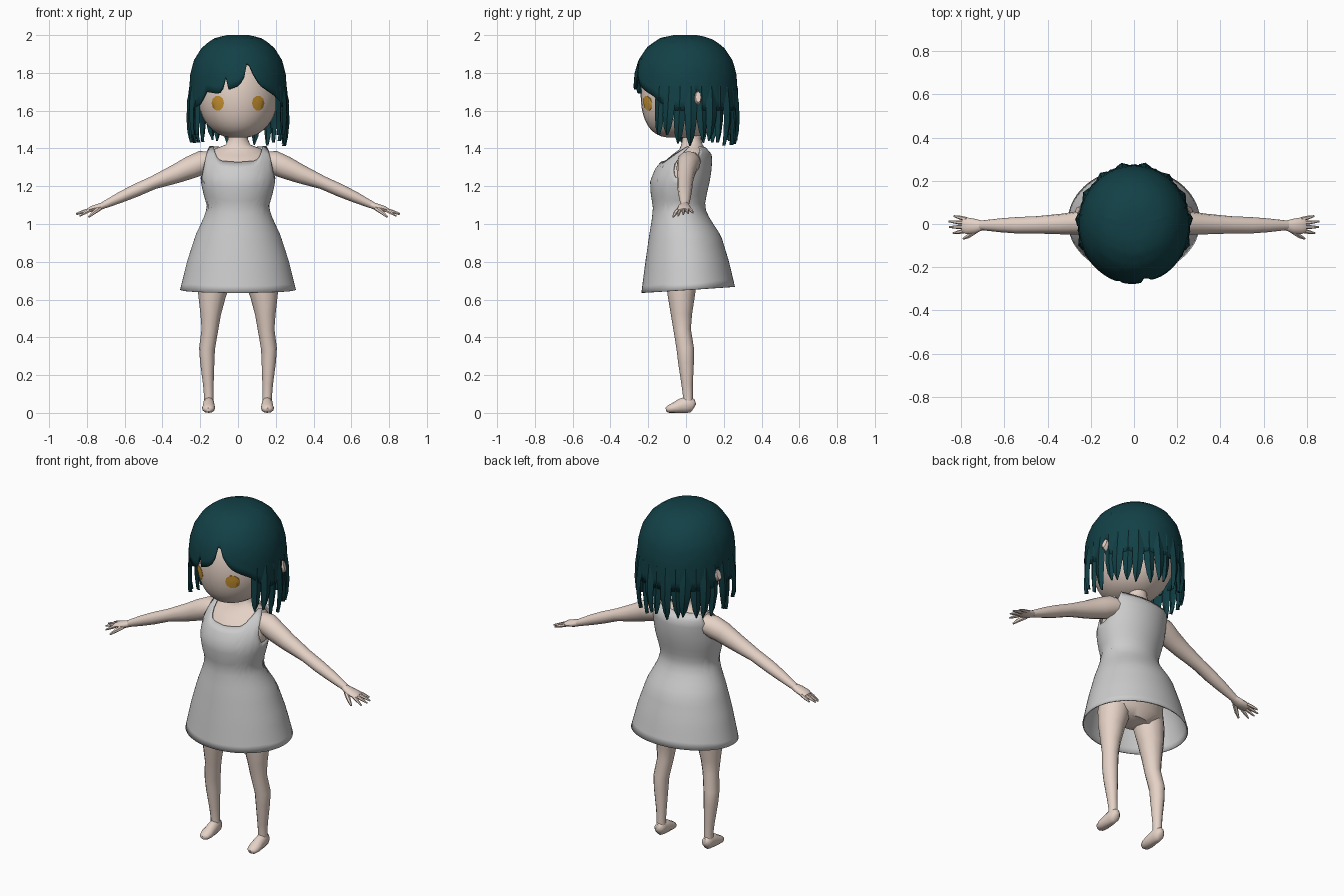
import bpy, bmesh, math, random
from mathutils import Vector
from mathutils.bvhtree import BVHTree

random.seed(4)


def material(name, rgb):
    m = bpy.data.materials.new(name)
    m.diffuse_color = (*rgb, 1)
    return m


SKIN = material("skin", (0.78, 0.64, 0.56))
HAIR = material("dark teal hair", (0.006, 0.052, 0.062))
CLOTH = material("light grey cloth", (0.60, 0.60, 0.60))
AMBER = material("amber eye", (0.60, 0.30, 0.03))


def lerp(table, x):
    """Interpolate rows (key, values...) sorted by key."""
    if x <= table[0][0]:
        return table[0][1:]
    for a, b in zip(table, table[1:]):
        if x <= b[0]:
            f = (x - a[0]) / (b[0] - a[0])
            return [p + (q - p) * f for p, q in zip(a[1:], b[1:])]
    return table[-1][1:]


def build(name, tubes, mat, caps=(True, True), mirror=False, solid=0, angle=50):
    """Skin one or more stacks of closed rings into one object."""
    bm = bmesh.new()
    for rings in tubes:
        vs = [[bm.verts.new((p[0], p[1], max(p[2], 0))) for p in r] for r in rings]
        n = len(vs[0])
        for a, b in zip(vs, vs[1:]):
            for i in range(n):
                j = (i + 1) % n
                bm.faces.new((a[i], a[j], b[j], b[i]))
        for flag, ring in zip(caps, (vs[0], vs[-1])):
            if flag:
                bm.faces.new(ring)
    bmesh.ops.recalc_face_normals(bm, faces=bm.faces)
    me = bpy.data.meshes.new(name)
    bm.to_mesh(me)
    bm.free()
    me.materials.append(mat)
    ob = bpy.data.objects.new(name, me)
    bpy.context.collection.objects.link(ob)
    bpy.ops.object.select_all(action='DESELECT')
    ob.select_set(True)
    bpy.context.view_layer.objects.active = ob
    bpy.ops.object.shade_smooth_by_angle(angle=math.radians(angle))
    if solid:
        m = ob.modifiers.new("thickness", 'SOLIDIFY')
        m.thickness, m.offset = solid, -1
    if mirror:
        ob.modifiers.new("mirror", 'MIRROR').use_mirror_merge = False
    return ob


def tube(path, n=12, ref=(0, 1, 0)):
    """Rings round a path of (x, y, z, radius along ref, radius across)."""
    pts = [Vector(p[:3]) for p in path]
    rings = []
    for i, p in enumerate(path):
        t = (pts[min(i + 1, len(pts) - 1)] - pts[max(i - 1, 0)]).normalized()
        u = Vector(ref)
        u = (u - t * u.dot(t)).normalized()
        v = t.cross(u)
        rings.append([pts[i] + u * p[3] * math.cos(a) + v * p[4] * math.sin(a)
                      for a in (math.tau * k / n for k in range(n))])
    return rings


def oval(a, z, rx, yf, yb):
    """Point on a level oval; a = 0 faces the front."""
    return (rx * math.sin(a), (yf + yb) / 2 - (yb - yf) / 2 * math.cos(a), z)


def ovals(rows, n=24):
    return [[oval(math.tau * k / n, *r) for k in range(n)] for r in rows]


# Torso with hips and neck
build("torso", [ovals([
    (0.69, 0.10, -0.08, 0.06), (0.74, 0.19, -0.11, 0.09), (0.85, 0.19, -0.12, 0.11),
    (0.98, 0.165, -0.13, 0.10), (1.09, 0.15, -0.16, 0.085), (1.23, 0.185, -0.175, 0.115),
    (1.31, 0.182, -0.14, 0.125), (1.365, 0.168, -0.075, 0.123), (1.395, 0.13, -0.035, 0.105),
    (1.42, 0.065, -0.025, 0.088), (1.45, 0.052, -0.02, 0.08), (1.52, 0.05, -0.02, 0.08)])], SKIN)

# Dress: flared loft whose top edge follows the neckline and armholes
dress_profile = [
    (0.63, 0.312, -0.237, 0.268), (0.80, 0.270, -0.215, 0.228), (0.94, 0.225, -0.195, 0.185),
    (1.03, 0.183, -0.180, 0.125), (1.09, 0.163, -0.175, 0.098), (1.16, 0.183, -0.187, 0.110),
    (1.23, 0.198, -0.190, 0.127), (1.31, 0.197, -0.155, 0.138), (1.37, 0.190, -0.088, 0.136),
    (1.40, 0.186, -0.035, 0.115), (1.415, 0.184, 0.0, 0.085)]
dress_top = [(0, 1.328), (28, 1.335), (38, 1.36), (44, 1.412), (58, 1.412), (66, 1.31),
             (78, 1.245), (98, 1.245), (112, 1.31), (122, 1.412), (180, 1.405)]
rings = []
for row in range(21):
    ring = []
    for k in range(72):
        deg = k * 5
        a = math.radians(deg)
        hem = 0.652 - 0.016 * math.cos(a)
        z = hem + (lerp(dress_top, min(deg, 360 - deg))[0] - hem) * row / 20
        ring.append(oval(a, z, *lerp(dress_profile, z)))
    rings.append(ring)
build("dress", [rings], CLOTH, caps=(False, False), solid=0.007)

# Arms, hands, legs and feet, mirrored across x
build("arms", [tube([
    (0.13, 0.02, 1.335, 0.06, 0.05), (0.19, 0.015, 1.325, 0.062, 0.063),
    (0.25, 0.005, 1.30, 0.055, 0.06), (0.33, 0.0, 1.265, 0.048, 0.05),
    (0.45, -0.004, 1.218, 0.04, 0.035), (0.54, -0.006, 1.178, 0.038, 0.034),
    (0.62, -0.006, 1.142, 0.032, 0.029), (0.71, -0.006, 1.10, 0.022, 0.019)])], SKIN, mirror=True)
hand = [tube([(0.70, -0.006, 1.103, 0.021, 0.018), (0.735, -0.01, 1.09, 0.034, 0.019),
              (0.775, -0.008, 1.08, 0.038, 0.016), (0.795, -0.006, 1.073, 0.032, 0.010)], 10)]
for y0, x1, y1, z1 in ((0.022, 0.835, 0.037, 1.06), (0.004, 0.858, 0.012, 1.055),
                       (-0.014, 0.856, -0.014, 1.05), (-0.031, 0.838, -0.042, 1.042)):
    hand.append(tube([(0.775, y0, 1.078, 0.010, 0.010),
                      ((0.775 + x1) / 2, (y0 + y1) / 2, (1.08 + z1) / 2, 0.009, 0.009),
                      (x1, y1, z1, 0.004, 0.004)], 6))
hand.append(tube([(0.73, -0.03, 1.085, 0.013, 0.013), (0.765, -0.055, 1.06, 0.011, 0.011),
                  (0.79, -0.068, 1.037, 0.005, 0.005)], 6, ref=(0, 0, 1)))
build("hands", hand, SKIN, mirror=True)
build("legs", [tube([
    (0.11, -0.02, 0.80, 0.085, 0.085), (0.125, -0.024, 0.70, 0.082, 0.088),
    (0.138, -0.025, 0.62, 0.072, 0.073), (0.145, -0.024, 0.52, 0.056, 0.054),
    (0.149, -0.02, 0.44, 0.046, 0.044), (0.164, -0.004, 0.34, 0.046, 0.042),
    (0.163, 0.0, 0.27, 0.042, 0.038), (0.157, 0.006, 0.15, 0.030, 0.028),
    (0.155, 0.01, 0.09, 0.026, 0.025), (0.155, 0.01, 0.04, 0.026, 0.026)])], SKIN, mirror=True)
build("feet", [tube([
    (0.155, 0.045, 0.032, 0.014, 0.016), (0.155, 0.035, 0.038, 0.026, 0.036),
    (0.155, 0.005, 0.044, 0.030, 0.044), (0.155, -0.03, 0.036, 0.032, 0.038),
    (0.156, -0.07, 0.025, 0.035, 0.026), (0.156, -0.095, 0.019, 0.028, 0.019),
    (0.156, -0.106, 0.016, 0.014, 0.010)], ref=(1, 0, 0))], SKIN, mirror=True)

# Head: rounded, with a fuller face at the front
rows = []
for i in range(1, 20):
    a = math.radians(-90 + 9 * i)
    c = math.cos(a)
    rows.append((1.68 + 0.226 * math.sin(a), 0.213 * c ** 0.85, -0.24 * c ** 0.5, 0.22 * c))
head = build("head", [ovals(rows, 32)], SKIN)
build("ears", [tube([(0.20, 0.055, 1.66, 0.02, 0.03), (0.24, 0.06, 1.665, 0.024, 0.038),
                     (0.262, 0.065, 1.672, 0.015, 0.03)], 8)], SKIN, mirror=True)

# Eyes: thin octagonal plates laid on the face
bvh = BVHTree.FromPolygons([v.co for v in head.data.vertices],
                           [p.vertices[:] for p in head.data.polygons])
eye = []
for scale, lift in ((1, -0.004), (1, 0.003), (0.5, 0.003), (0.02, 0.003)):
    ring = []
    for k in range(10):
        a = math.tau * k / 10
        x, z = 0.107 + 0.033 * scale * math.cos(a), 1.64 + 0.04 * scale * math.sin(a)
        hit = bvh.ray_cast(Vector((x, -1, z)), Vector((0, 1, 0)))[0]
        ring.append((x, hit.y - lift, z))
    eye.append(ring)
build("eyes", [eye], AMBER, mirror=True)

# Hair cap: dome with an uneven fringe, parted right of centre
hair_profile = [(1.40, 0.262), (1.50, 0.274), (1.62, 0.272), (1.72, 0.270), (1.80, 0.264),
                (1.87, 0.243), (1.94, 0.196), (1.985, 0.13), (2.0, 0.06)]
fringe = [(-0.24, 1.60), (-0.20, 1.64), (-0.17, 1.70), (-0.11, 1.69), (-0.085, 1.70),
          (-0.07, 1.80), (-0.055, 1.71), (0.0, 1.73), (0.03, 1.76), (0.055, 1.87),
          (0.085, 1.79), (0.12, 1.735), (0.17, 1.70), (0.20, 1.68), (0.24, 1.62)]


def hair_point(a, z, extra=0.0):
    r = lerp(hair_profile, z)[0] + extra
    return Vector((0.955 * r * math.sin(a), -0.003 - 1.02 * r * math.cos(a), z))


rings = []
for row in range(13):
    ring = []
    for k in range(96):
        a = math.tau * k / 96
        x = 0.256 * math.sin(a)
        low = lerp(fringe, x)[0] if math.cos(a) > 0.25 else 1.60
        if abs(math.cos(a) + 0.22) < 0.06:
            low = 1.71  # notch over the ear
        ring.append(hair_point(a, 2.0 - (2.0 - low) * (row / 12) ** 1.6))
    rings.append(ring)
build("hair_cap", [rings], HAIR, caps=(True, False), solid=0.014)

# Hair locks: flattened tapering strands round the sides and back
locks = []
for k in range(21):
    deg = 60 + 12 * k
    tip = random.uniform(1.41, 1.45) if 80 < deg < 280 else 1.47
    bend = random.uniform(-0.07, 0.07)
    lock = []
    for f, half in ((0, 0.030), (0.3, 0.032), (0.6, 0.030), (0.85, 0.020), (1, 0.004)):
        z = 1.73 + (tip - 1.73) * f
        a = math.radians(deg) + bend * f * f
        da = half / 0.27
        flare = 0.012 * math.sin(3 * f) * (k % 2) - 0.004
        lock.append([hair_point(a - da, z, flare - 0.006), hair_point(a, z, flare + 0.006),
                     hair_point(a + da, z, flare - 0.006), hair_point(a, z, flare - 0.016)])
    locks.append(lock)
build("hair_locks", locks, HAIR, angle=35)
